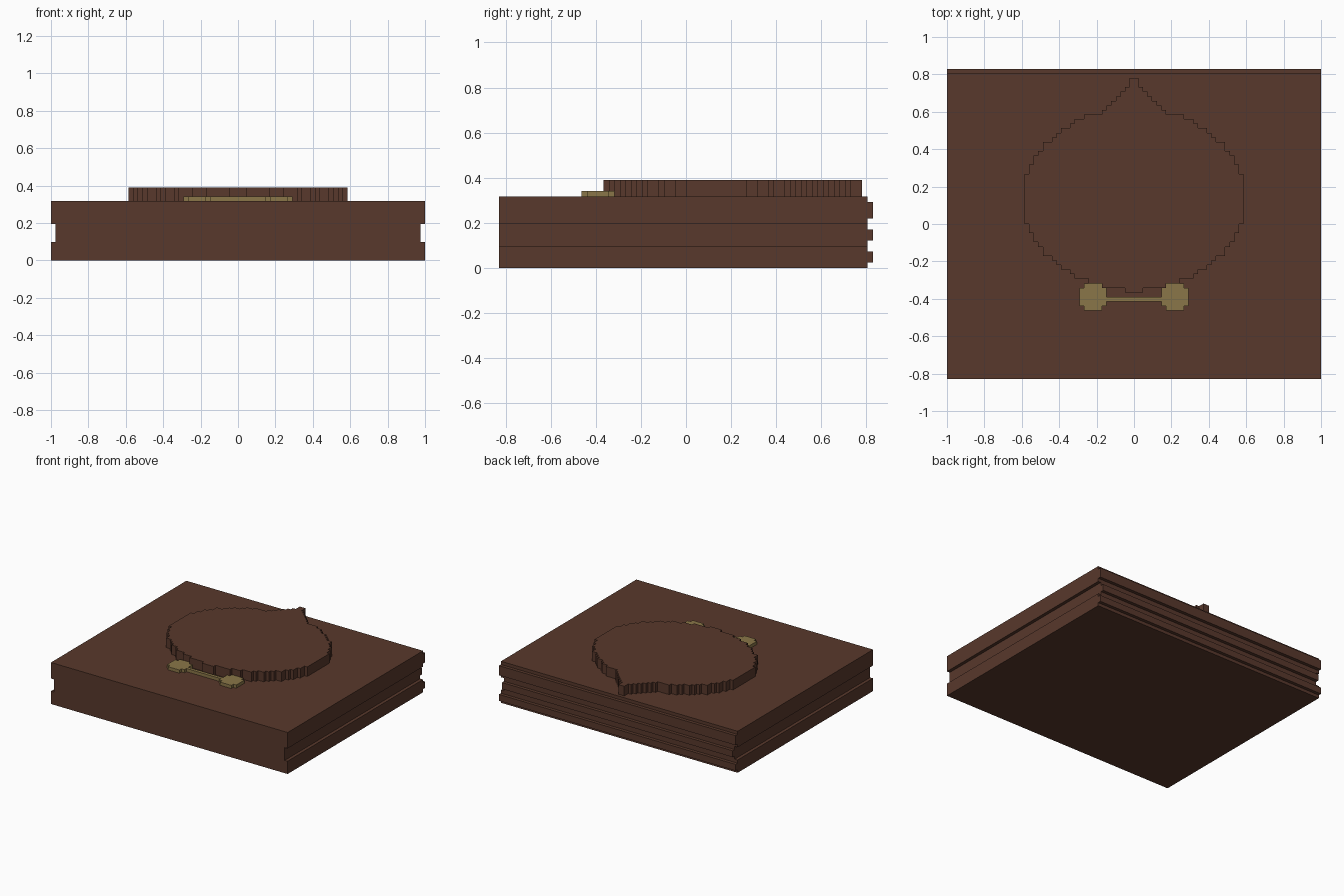
import bpy
import bmesh
from mathutils import Vector

U = 2 / 82  # size of one block step

if "Cube" in bpy.data.objects:
    bpy.data.objects.remove(bpy.data.objects["Cube"], do_unlink=True)


def material(name, rgb):
    mat = bpy.data.materials.new(name)
    mat.use_nodes = True
    mat.diffuse_color = (*rgb, 1)
    mat.node_tree.nodes["Principled BSDF"].inputs["Base Color"].default_value = (*rgb, 1)
    return mat


brown = material("dark brown", (0.098, 0.040, 0.025))
gold = material("dull gold", (0.254, 0.181, 0.065))


def prism(name, points, push, mat):
    """Extrude a flat outline, given in steps, along the vector push."""
    bm = bmesh.new()
    face = bm.faces.new([bm.verts.new(Vector(p) * U) for p in points])
    out = bmesh.ops.extrude_face_region(bm, geom=[face])
    verts = [g for g in out["geom"] if isinstance(g, bmesh.types.BMVert)]
    bmesh.ops.translate(bm, verts=verts, vec=Vector(push) * U)
    bmesh.ops.recalc_face_normals(bm, faces=bm.faces)
    mesh = bpy.data.meshes.new(name)
    bm.to_mesh(mesh)
    bm.free()
    mesh.materials.append(mat)
    obj = bpy.data.objects.new(name, mesh)
    bpy.context.collection.objects.link(obj)
    return obj


def box(name, x0, x1, y0, y1, z0, z1, mat):
    base = [(x0, y0, z0), (x1, y0, z0), (x1, y1, z0), (x0, y1, z0)]
    return prism(name, base, (0, 0, z1 - z0), mat)


def stepped_plate(name, runs, cx, top, z0, z1, mat):
    """Mirrored stepped outline from (half width, row count) runs, top to bottom."""
    right, y = [], top
    for half, rows in runs:
        right += [(half, y), (half, y - rows)]
        y -= rows
    left = [(-x, y) for x, y in reversed(right)]
    return prism(name, [(cx + x, y, z0) for x, y in right + left], (0, 0, z1 - z0), mat)


# Main slab, with a groove running along each side
side = [(41, 0), (41, 4), (40, 4), (40, 8), (41, 8), (41, 13)]
outline = side + [(-x, z) for x, z in reversed(side)]
prism("slab", [(x, -34, z) for x, z in outline], (0, 67, 0), brown)

# Ridges along the back
for name, half, z0, z1 in (("lower", 41, 1, 3), ("middle", 40, 5, 7), ("upper", 41, 9, 12)):
    box(name + "_back_ridge", -half, half, 33, 34, z0, z1, brown)

# Raised round plate with a pointed tip
plate_runs = [(1, 2), (2, 1), (3, 1), (4, 1), (5, 1), (6, 1), (7, 1),
              (11, 1), (13, 1), (14, 1), (16, 1), (17, 1), (18, 1), (20, 2),
              (21, 1), (22, 2), (23, 2), (24, 11), (23, 2), (22, 2), (21, 1),
              (20, 2), (18, 1), (17, 1), (16, 1), (14, 1), (13, 1), (10, 1),
              (7, 1), (2, 1)]
stepped_plate("pointed_plate", plate_runs, 0, 32, 13, 16, brown)

# Gold clasp: two knobs joined by a bar
for name, cx in (("left", 9), ("right", -9)):
    stepped_plate(name + "_clasp_knob", [(2, 1), (3, 4), (2, 1)], cx, -13, 13, 14, gold)
box("clasp_bar", -6, 6, -17, -16, 13, 14, gold)
